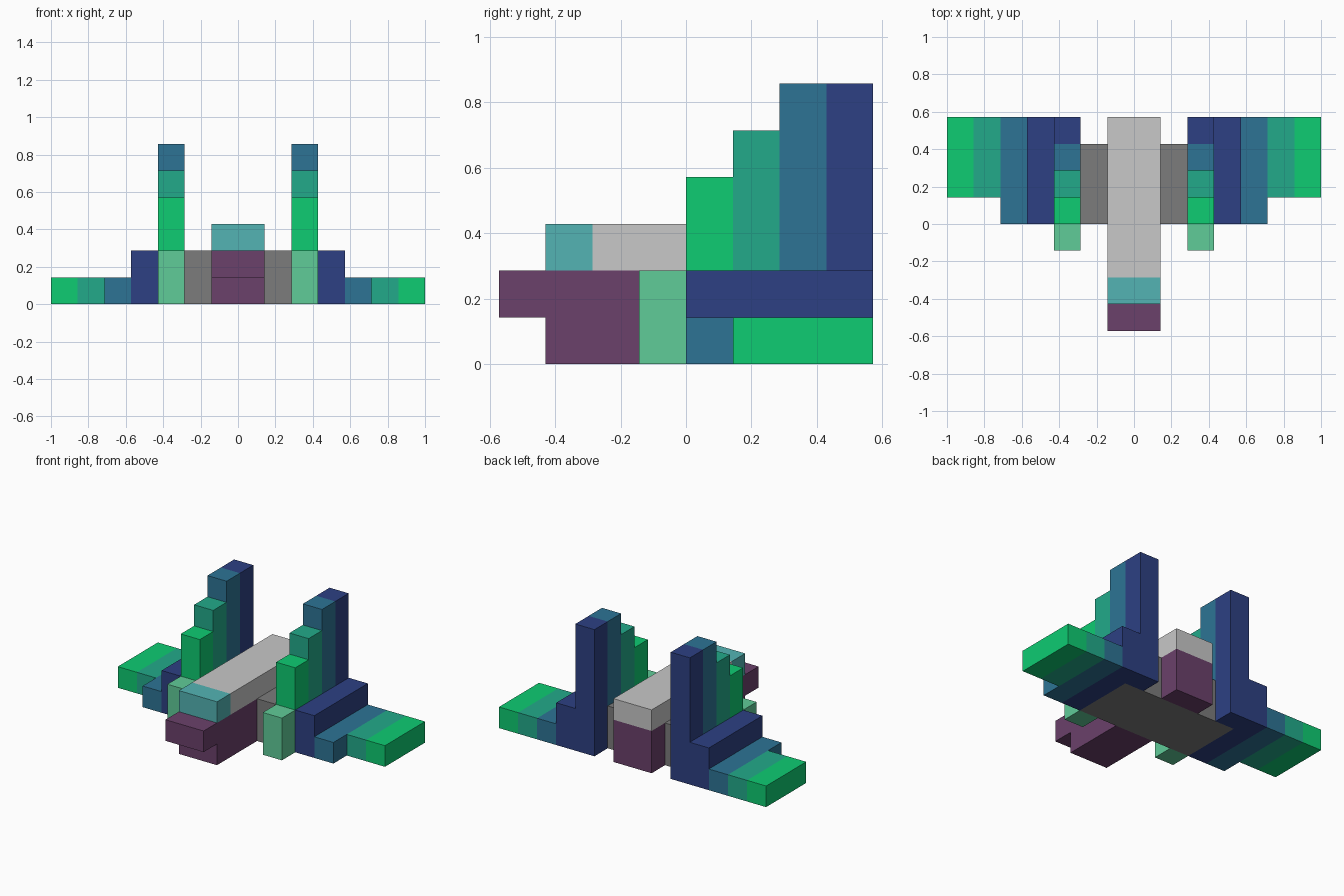
import bpy, bmesh

if "Cube" in bpy.data.objects:
    bpy.data.objects.remove(bpy.data.objects["Cube"])

U = 1 / 7  # one block


def lin(c):
    c /= 255
    return c / 12.92 if c <= 0.04045 else ((c + 0.055) / 1.055) ** 2.4


def mat(name, r, g, b):
    m = bpy.data.materials.new(name)
    m.diffuse_color = (lin(r), lin(g), lin(b), 1)
    m.use_nodes = True
    m.node_tree.nodes["Principled BSDF"].inputs["Base Color"].default_value = m.diffuse_color
    return m


GREEN = mat("green", 14, 204, 114)
TEAL = mat("teal", 34, 170, 138)
BLUE = mat("blue", 45, 116, 149)
NAVY = mat("navy", 45, 64, 131)
MINT = mat("mint", 96, 204, 152)
CYAN = mat("cyan", 83, 180, 180)
PLUM = mat("plum", 107, 65, 107)
GREY = mat("mid grey", 124, 124, 124)
PALE = mat("pale grey", 200, 200, 200)


def box(name, m, x, y, z):
    """Axis-aligned box from (min, max) ranges in blocks."""
    bm = bmesh.new()
    bmesh.ops.create_cube(bm, size=1)
    for v in bm.verts:
        v.co = [U * (r[0] if c < 0 else r[1]) for c, r in zip(v.co, (x, y, z))]
    me = bpy.data.meshes.new(name)
    bm.to_mesh(me)
    bm.free()
    me.materials.append(m)
    ob = bpy.data.objects.new(name, me)
    bpy.context.collection.objects.link(ob)


def pair(name, m, x, y, z):
    """The same box on both sides."""
    box(name + "_right", m, x, y, z)
    box(name + "_left", m, (-x[1], -x[0]), y, z)


# Central body
box("core", GREY, (-3, 3), (0, 3), (0, 2))
box("nose_lower", PLUM, (-1, 1), (-3, 0), (0, 2))
box("nose_tip", PLUM, (-1, 1), (-4, -3), (1, 2))
box("tail", PLUM, (-1, 1), (3, 4), (0, 2))
box("spine", PALE, (-1, 1), (-2, 4), (2, 3))
box("windscreen", CYAN, (-1, 1), (-3, -2), (2, 3))

# Stepped fins
pair("fin_front", MINT, (2, 3), (-1, 0), (0, 2))
pair("fin_low", GREEN, (2, 3), (0, 1), (2, 4))
pair("fin_middle", TEAL, (2, 3), (1, 2), (2, 5))
pair("fin_high", BLUE, (2, 3), (2, 3), (2, 6))
pair("fin_rear", NAVY, (2, 3), (3, 4), (0, 6))

# Wings
pair("wing_root", NAVY, (3, 4), (0, 4), (0, 2))
pair("wing_inner", BLUE, (4, 5), (0, 4), (0, 1))
pair("wing_outer", TEAL, (5, 6), (1, 4), (0, 1))
pair("wing_tip", GREEN, (6, 7), (1, 4), (0, 1))
